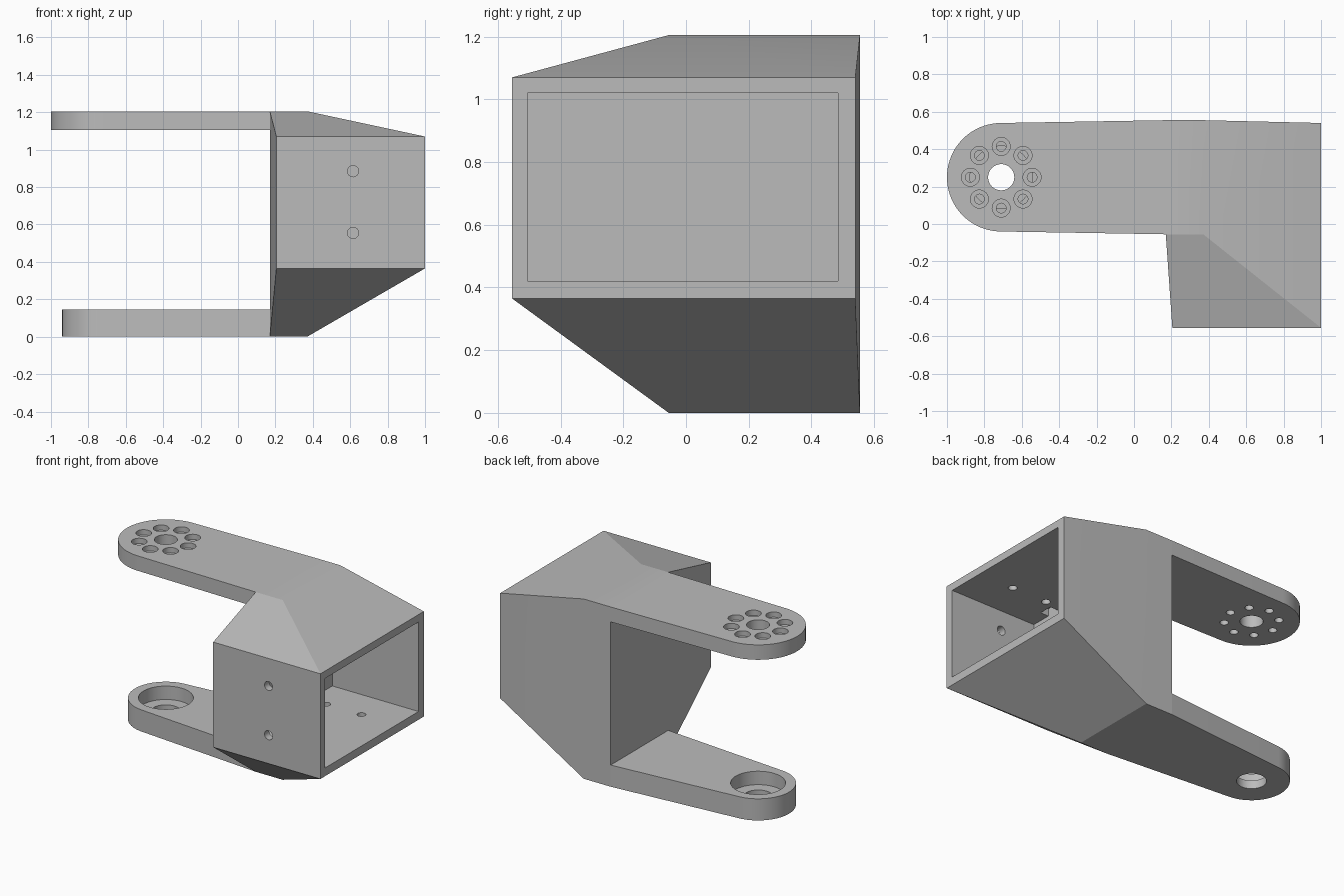
import bpy, bmesh
from math import sin, cos, radians, tau

cube = bpy.data.objects.get("Cube")
if cube:
    bpy.data.objects.remove(cube, do_unlink=True)

grey = bpy.data.materials.new("plain grey")
grey.use_nodes = True
grey.diffuse_color = (0.5, 0.5, 0.5, 1)
grey.node_tree.nodes["Principled BSDF"].inputs["Base Color"].default_value = (0.5, 0.5, 0.5, 1)

PIVOT = (-0.71, 0.25)
HEIGHT = 1.205
JOIN_X, FRONT_Y, BACK_Y = 0.17, -0.055, 0.555


def make_object(name, bm):
    bmesh.ops.recalc_face_normals(bm, faces=bm.faces)
    mesh = bpy.data.meshes.new(name)
    bm.to_mesh(mesh)
    bm.free()
    mesh.materials.append(grey)
    obj = bpy.data.objects.new(name, mesh)
    bpy.context.collection.objects.link(obj)
    return obj


def prism(name, outline, low, high):
    """Extrude an (x, y) outline between two heights."""
    bm = bmesh.new()
    face = bm.faces.new([bm.verts.new((x, y, low)) for x, y in outline])
    top = bmesh.ops.extrude_face_region(bm, geom=[face])["geom"]
    bmesh.ops.translate(bm, vec=(0, 0, high - low),
                        verts=[v for v in top if isinstance(v, bmesh.types.BMVert)])
    return make_object(name, bm)


def box(x, y, z):
    return prism("cutter", [(x[0], y[0]), (x[1], y[0]), (x[1], y[1]), (x[0], y[1])], *z)


def rod(x, y, radius, low, high, sides=32):
    ring = [(x + radius * cos(tau * i / sides), y + radius * sin(tau * i / sides))
            for i in range(sides)]
    return prism("cutter", ring, low, high)


def cut(target, cutter):
    """Subtract a cutter from the target and discard it."""
    cutter.hide_render = True
    mod = target.modifiers.new("cut", "BOOLEAN")
    mod.operation = "DIFFERENCE"
    mod.solver = "EXACT"
    mod.object = cutter
    bpy.context.view_layer.objects.active = target
    bpy.ops.object.modifier_apply(modifier=mod.name)
    bpy.data.objects.remove(cutter, do_unlink=True)


def arm(name, radius, tilt, low, high):
    """Rounded arm running from the pivot to the side of the housing."""
    steps = 40
    outline = [(JOIN_X, FRONT_Y), (JOIN_X, BACK_Y)]
    for i in range(steps + 1):
        a = radians(90 + tilt + (180 - 2 * tilt) * i / steps)
        outline.append((PIVOT[0] + radius * cos(a), PIVOT[1] + radius * sin(a)))
    return prism(name, outline, low, high)


# Housing: faceted shell tapering from the arm block to the open end
bm = bmesh.new()
for z_block, z_end in ((0, 0.365), (HEIGHT, 1.07)):
    for y in (FRONT_Y, BACK_Y):
        for x in (JOIN_X, 0.37):
            bm.verts.new((x, y, z_block))
    for x, y in ((1, -0.555), (1, 0.54), (0.205, -0.555)):
        bm.verts.new((x, y, z_end))
bmesh.ops.convex_hull(bm, input=bm.verts)
bmesh.ops.dissolve_limit(bm, angle_limit=radians(0.5), verts=bm.verts, edges=bm.edges)
housing = make_object("housing", bm)

# Pocket, cable slot and blind screw holes in its floor and ceiling
cut(housing, box((0.36, 1.1), (-0.505, 0.485), (0.42, 1.02)))
cut(housing, box((0.36, 0.42), (-0.37, -0.28), (0.9, 1.07)))
for x in (0.48, 0.74):
    for y in (-0.25, 0.25):
        cut(housing, rod(x, y, 0.027, 0.36, 1.08))

# Screw holes through the front wall
for z in (0.555, 0.885):
    drill = rod(0, 0, 0.03, -0.1, 0.1)
    drill.rotation_euler.x = radians(90)
    drill.location = (0.615, -0.53, z)
    bpy.context.view_layer.update()
    cut(housing, drill)

# Upper arm with a ring of counterbored screw holes
upper_arm = arm("upper_arm", 0.29, 1, 1.105, HEIGHT)
cut(upper_arm, rod(*PIVOT, 0.07, 1, 1.3, 48))
for i in range(8):
    x = PIVOT[0] + 0.165 * cos(tau * i / 8)
    y = PIVOT[1] + 0.165 * sin(tau * i / 8)
    cut(upper_arm, rod(x, y, 0.048, HEIGHT - 0.035, 1.3))
    cut(upper_arm, rod(x, y, 0.026, 1, 1.3))

# Lower arm with a bearing seat
lower_arm = arm("lower_arm", 0.23, 5, 0, 0.145)
cut(lower_arm, rod(*PIVOT, 0.167, 0.055, 0.3, 64))
cut(lower_arm, rod(*PIVOT, 0.09, -0.1, 0.3, 48))

# Smooth the round walls, keep the corners crisp
bpy.ops.object.select_all(action="DESELECT")
for obj in (housing, upper_arm, lower_arm):
    obj.select_set(True)
bpy.ops.object.shade_smooth_by_angle(angle=radians(15))
